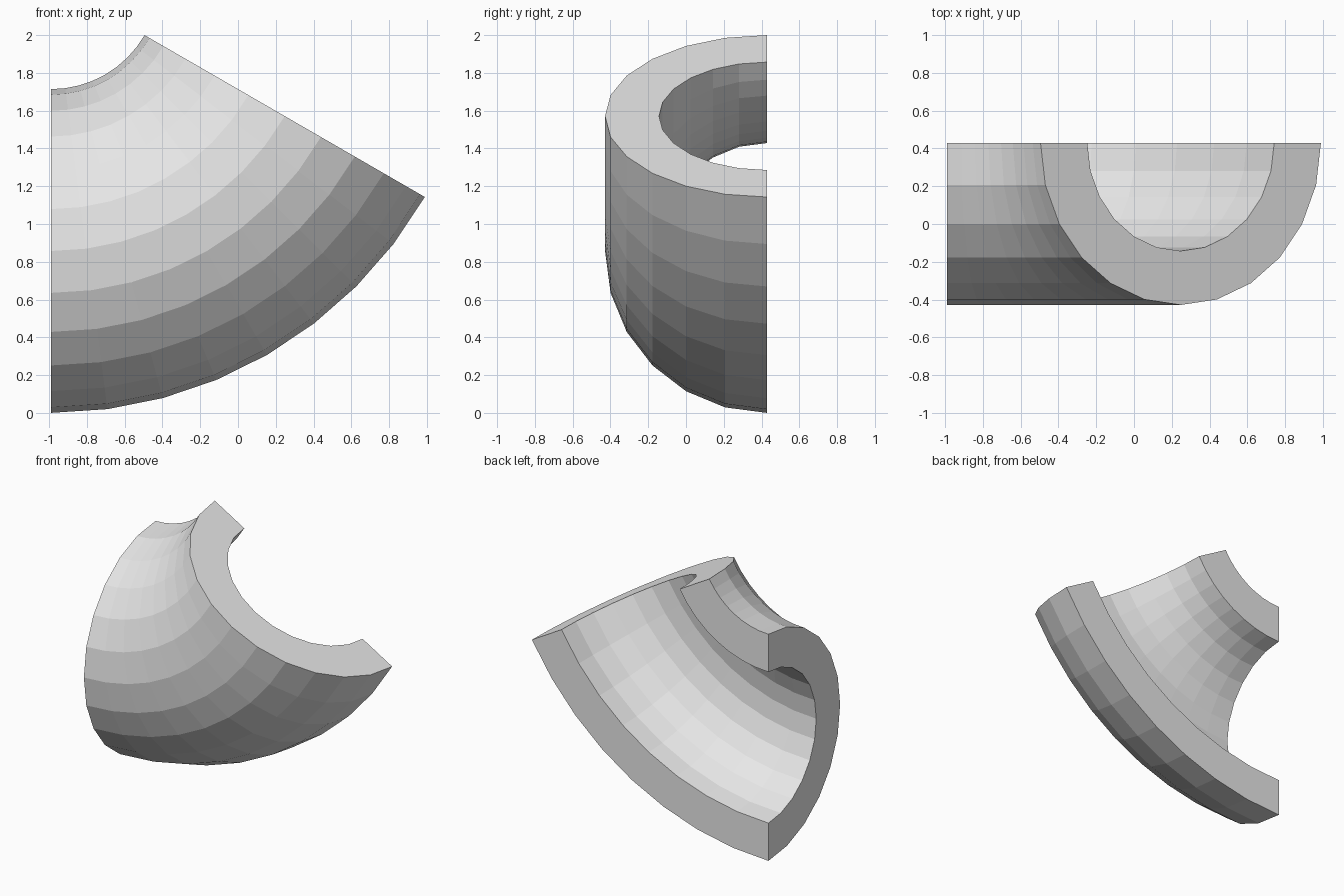
import bpy
import bmesh
from math import sin, cos, pi, radians

if "Cube" in bpy.data.objects:
    bpy.data.objects.remove(bpy.data.objects["Cube"], do_unlink=True)

# Proportions: one unit is the wall thickness
UNIT = 2 / 7
INNER, OUTER, BEND = 2 * UNIT, 3 * UNIT, 5 * UNIT
SWEEP = radians(60)
ARC_STEPS, BEND_STEPS = 12, 8

# Bend axis runs along y, through this x and z; the open side is at the back
AXIS_X = -(BEND + OUTER) * sin(SWEEP) / 2
AXIS_Z = BEND + OUTER
BACK_Y = OUTER / 2

# Plain grey material
grey = bpy.data.materials.new("plain grey")
grey.use_nodes = True
colour = (0.8, 0.8, 0.8, 1)
grey.diffuse_color = colour
grey.node_tree.nodes["Principled BSDF"].inputs["Base Color"].default_value = colour

# Half-round channel profile: outer arc out, inner arc back
arc = [pi * i / ARC_STEPS for i in range(ARC_STEPS + 1)]
profile = [(BEND + r * cos(t), BACK_Y - r * sin(t))
           for r, angles in ((OUTER, arc), (INNER, arc[::-1])) for t in angles]
count = len(profile)

# Sweep the profile round the bend axis
bm = bmesh.new()
rings = []
for step in range(BEND_STEPS + 1):
    a = SWEEP * step / BEND_STEPS
    rings.append([bm.verts.new((AXIS_X + d * sin(a), y, AXIS_Z - d * cos(a)))
                  for d, y in profile])
for ring, following in zip(rings, rings[1:]):
    for i in range(count):
        j = (i + 1) % count
        bm.faces.new((ring[i], ring[j], following[j], following[i]))

# Close both ends with strips of quads across the wall
for ring in (rings[0], rings[-1]):
    for i in range(ARC_STEPS):
        bm.faces.new((ring[i], ring[i + 1], ring[count - 2 - i], ring[count - 1 - i]))
bmesh.ops.recalc_face_normals(bm, faces=bm.faces)

mesh = bpy.data.meshes.new("curved_half_pipe")
bm.to_mesh(mesh)
bm.free()
mesh.materials.append(grey)
pipe = bpy.data.objects.new("curved_half_pipe", mesh)
bpy.context.collection.objects.link(pipe)
